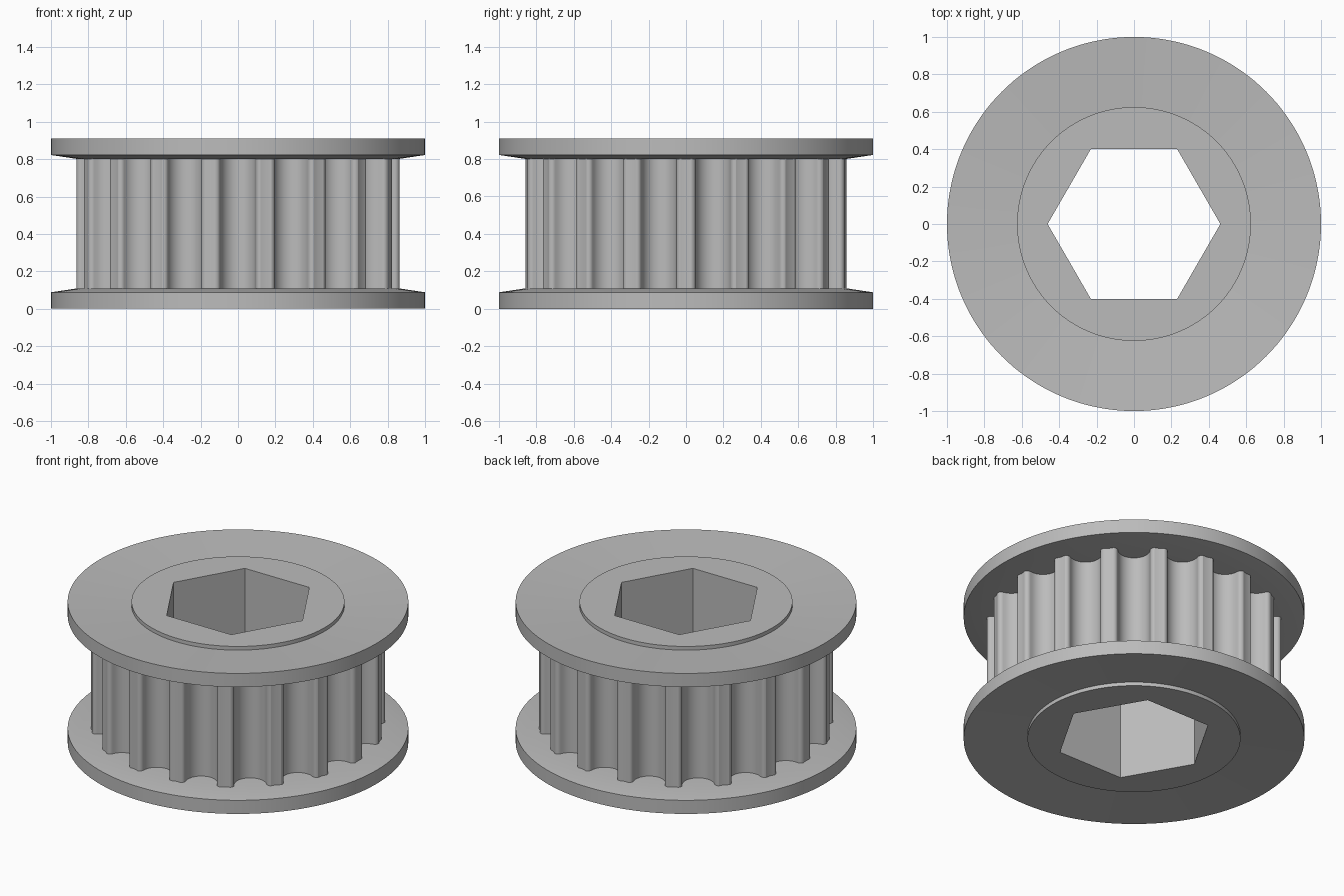
import bpy, bmesh
from math import sin, cos, pi, radians

cube = bpy.data.objects.get("Cube")
if cube:
    bpy.data.objects.remove(cube, do_unlink=True)

HEIGHT = 0.91
TEETH = 18
SEGMENTS = 144

steel = bpy.data.materials.new("grey_metal")
steel.use_nodes = True
grey = (0.5, 0.5, 0.5, 1)
steel.diffuse_color = grey
steel.node_tree.nodes["Principled BSDF"].inputs["Base Color"].default_value = grey


def circle(r, count=SEGMENTS):
    return [(r * cos(2 * pi * i / count), r * sin(2 * pi * i / count)) for i in range(count)]


def hexagon(apothem):
    """Hexagon with corners on the x axis, sampled at the circle's angles."""
    points = []
    for i in range(SEGMENTS):
        a = 2 * pi * i / SEGMENTS
        r = apothem / cos(a % (pi / 3) - pi / 6)
        points.append((r * cos(a), r * sin(a)))
    return points


def tooth_outline():
    """Round-bottomed grooves with filleted tooth tips."""
    groove, fillet, tip = 0.095, 0.025, 0.86
    shoulder = tip - fillet - 0.004
    half = [(groove * sin(radians(a)), shoulder - groove * cos(radians(a)))
            for a in range(0, 91, 10)]
    half += [(groove + fillet * (1 - cos(radians(a))), shoulder + fillet * sin(radians(a)))
             for a in range(18, 91, 18)]
    profile = [(-t, r) for t, r in reversed(half[1:])] + half
    profile.append((tip * sin(pi / TEETH), tip * cos(pi / TEETH)))
    points = []
    for k in range(TEETH):
        a = 2 * pi * (k + 0.5) / TEETH
        points += [(r * cos(a) + t * sin(a), r * sin(a) - t * cos(a)) for t, r in reversed(profile)]
    return points


def ring_solid(name, loops):
    """Join stacked loops of (points, z) into a closed ring-shaped solid."""
    bm = bmesh.new()
    rows = [[bm.verts.new((x, y, z)) for x, y in pts] for pts, z in loops]
    n = len(rows[0])
    for a, b in zip(rows, rows[1:] + rows[:1]):
        for i in range(n):
            j = (i + 1) % n
            bm.faces.new((a[i], a[j], b[j], b[i]))
    bmesh.ops.recalc_face_normals(bm, faces=bm.faces)
    mesh = bpy.data.meshes.new(name)
    bm.to_mesh(mesh)
    bm.free()
    mesh.materials.append(steel)
    obj = bpy.data.objects.new(name, mesh)
    bpy.context.collection.objects.link(obj)
    bpy.ops.object.select_all(action="DESELECT")
    obj.select_set(True)
    bpy.context.view_layer.objects.active = obj
    bpy.ops.object.shade_smooth_by_angle(angle=radians(25))
    return obj


# Hub with hexagonal bore
bore, rim = hexagon(0.4), circle(0.625)
ring_solid("hub", [(bore, HEIGHT), (rim, HEIGHT), (rim, 0), (bore, 0)])

# Toothed belt drum
teeth = tooth_outline()
core = circle(0.6, len(teeth))
ring_solid("toothed_drum", [(teeth, 0.09), (teeth, HEIGHT - 0.09),
                            (core, HEIGHT - 0.09), (core, 0.09)])

# Dished flanges, mirrored about mid height
section = [(0.61, 0.025), (1, 0), (1, 0.088), (0.86, 0.109), (0.61, 0.109)]
ring_solid("bottom_flange", [(circle(r), z) for r, z in section])
ring_solid("top_flange", [(circle(r), HEIGHT - z) for r, z in section])
